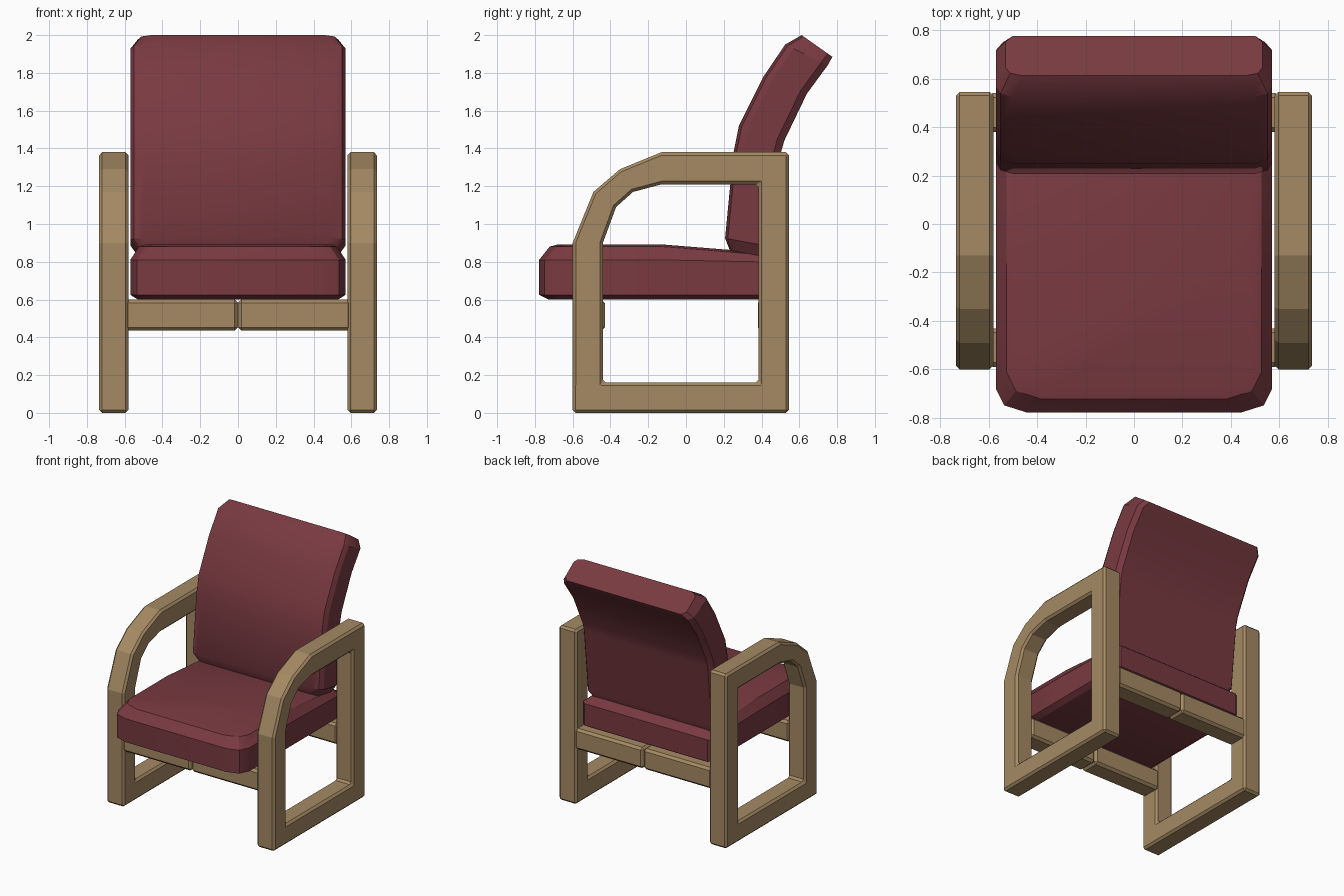
import bpy, bmesh, math

if "Cube" in bpy.data.objects:
    bpy.data.objects.remove(bpy.data.objects["Cube"])


def material(name, rgb):
    m = bpy.data.materials.new(name)
    m.diffuse_color = (*rgb, 1)
    m.use_nodes = True
    m.node_tree.nodes["Principled BSDF"].inputs["Base Color"].default_value = m.diffuse_color
    return m


WOOD = material("tan wood", (0.376, 0.252, 0.127))
CLOTH = material("burgundy fabric", (0.19, 0.042, 0.052))


def make_object(name, bm, mat):
    bmesh.ops.recalc_face_normals(bm, faces=bm.faces)
    me = bpy.data.meshes.new(name)
    bm.to_mesh(me)
    bm.free()
    me.materials.append(mat)
    ob = bpy.data.objects.new(name, me)
    bpy.context.collection.objects.link(ob)
    return ob


def bevel(ob, width):
    b = ob.modifiers.new("bevel", 'BEVEL')
    b.width, b.segments, b.limit_method = width, 1, 'ANGLE'
    b.angle_limit = math.radians(40)


def mirror(ob):
    m = ob.modifiers.new("mirror", 'MIRROR')
    m.use_mirror_merge = False


def smooth(ob, angle=28):
    bpy.ops.object.select_all(action='DESELECT')
    ob.select_set(True)
    bpy.context.view_layer.objects.active = ob
    bpy.ops.object.shade_smooth_by_angle(angle=math.radians(angle))


def loft(bm, rings):
    """Skin a list of equal-length rings, return the vertex rings."""
    vr = [[bm.verts.new(p) for p in r] for r in rings]
    n = len(vr[0])
    for a, b in zip(vr, vr[1:]):
        for i in range(n):
            j = (i + 1) % n
            bm.faces.new((a[i], a[j], b[j], b[i]))
    return vr


# Side frames: closed loop forming legs, runner and curved arm
outer = [(-.60, 0), (.545, 0), (.545, 1.38), (-.13, 1.38), (-.35, 1.29), (-.49, 1.17), (-.60, .90)]
inner = [(-.44, .16), (.385, .16), (.385, 1.21), (-.13, 1.21), (-.28, 1.17), (-.37, 1.09), (-.44, .90)]
bm = bmesh.new()
X0, X1 = .58, .735
loops = [[(x, y, z) for y, z in prof] for prof, x in
         ((outer, X0), (outer, X1), (inner, X1), (inner, X0), (outer, X0))]
loft(bm, loops)
bmesh.ops.remove_doubles(bm, verts=bm.verts, dist=1e-5)
frame = make_object("side_frame", bm, WOOD)
bevel(frame, .016)
mirror(frame)

# Front and back rails, each in two halves meeting in a centre groove
for name, y0, y1 in (("front_rail", -.59, -.43), ("back_rail", .38, .54)):
    bm = bmesh.new()
    bmesh.ops.create_cube(bm, size=1)
    for v in bm.verts:
        v.co.x = 0 if v.co.x < 0 else .60
        v.co.y = y0 if v.co.y < 0 else y1
        v.co.z = .435 if v.co.z < 0 else .60
    rail = make_object(name, bm, WOOD)
    bevel(rail, .018)
    mirror(rail)

# Seat cushion: stacked outlines, top sloping down to the back


def seat_ring(z, d, k, slope):
    hx, yf, yb = .57 - d, -.778 + d * 1.25, .50 - d
    half = [(hx - .13 * k, yf), (hx - .035 * k, yf + .03 * k), (hx, yf + .10 * k),
            (hx, -.13), (hx, yb - .03), (hx - .03, yb)]
    pts = half + [(-x, y) for x, y in reversed(half)]
    return [(x, y, z - slope * max(0, y + .13)) for x, y in pts]


bm = bmesh.new()
levels = [(.60, .04, 1, 0), (.625, 0, 1, 0), (.81, 0, 1, 0.02), (.88, .045, 1.1, .08), (.892, .08, 1.2, .08)]
vr = loft(bm, [seat_ring(*l) for l in levels])
bm.faces.new(vr[0])
t = vr[-1]
bm.faces.new([t[i] for i in (8, 9, 10, 11, 0, 1, 2, 3)])
bm.faces.new([t[i] for i in (3, 4, 5, 6, 7, 8)])
smooth(make_object("seat_cushion", bm, CLOTH))

# Back cushion: rounded cross-section swept along a curved spine
stations = [((.232, .86), (.43, .825), .53), ((.207, .925), (.45, .88), .57),
            ((.25, 1.37), (.50, 1.37), .57), ((.28, 1.52), (.52, 1.44), .57),
            ((.41, 1.78), (.64, 1.69), .57), ((.525, 1.95), (.75, 1.84), .57),
            ((.612, 2.0), (.775, 1.885), .53)]
rings = []
for (fy, fz), (by, bz), hx in stations:
    half = [(hx - .07, 0), (hx - .02, .06), (hx, .2), (hx, .85), (hx - .03, 1)]
    pts = half + [(-x, s) for x, s in reversed(half)]
    rings.append([(x, fy + (by - fy) * s, fz + (bz - fz) * s) for x, s in pts])
bm = bmesh.new()
vr = loft(bm, rings)
bm.faces.new(vr[0])
bm.faces.new(vr[-1])
smooth(make_object("back_cushion", bm, CLOTH))
